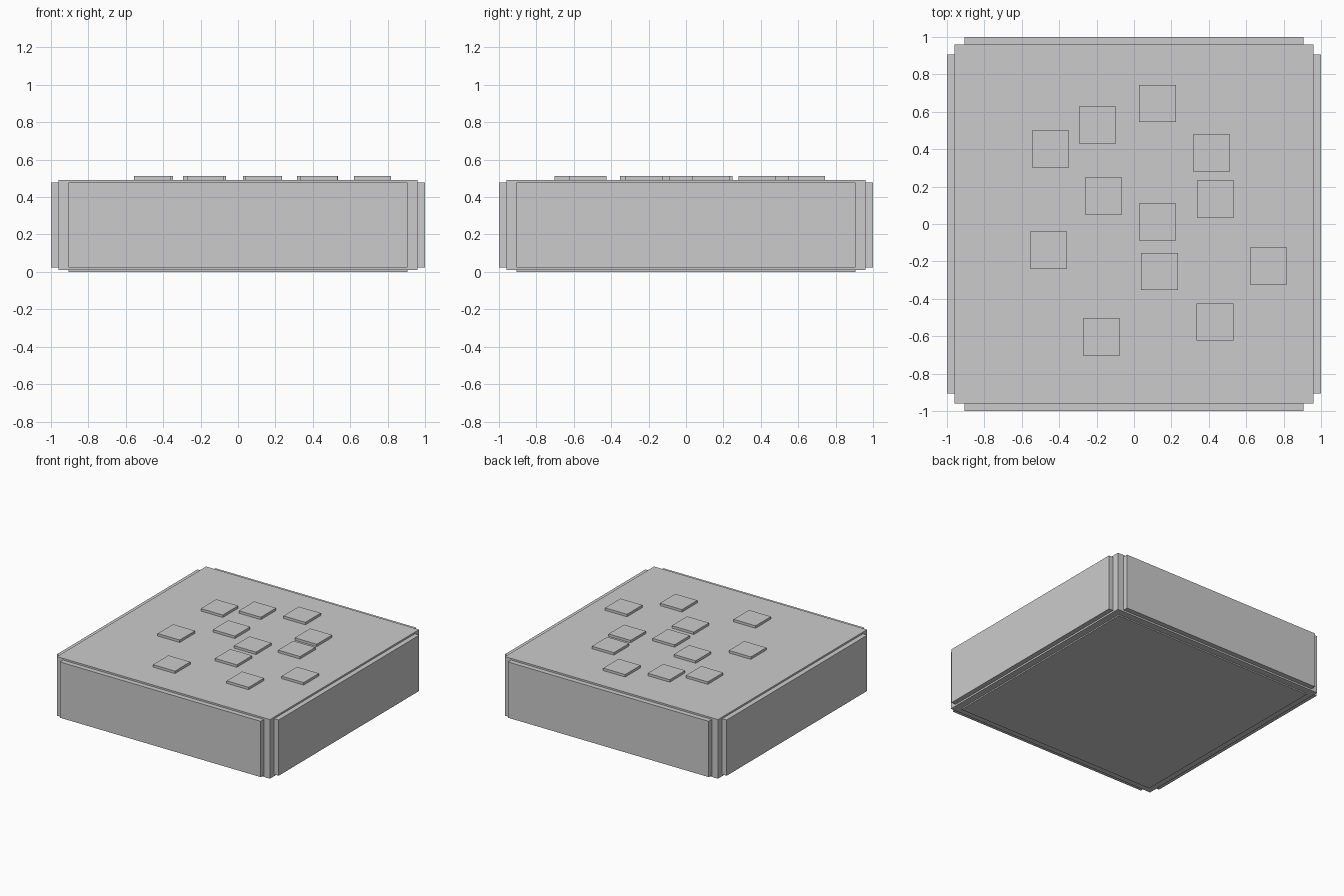
import bpy, bmesh
from mathutils import Matrix, Vector

if "Cube" in bpy.data.objects:
    bpy.data.objects.remove(bpy.data.objects["Cube"])

def to_object(bm, name):
    bmesh.ops.recalc_face_normals(bm, faces=bm.faces)
    mesh = bpy.data.meshes.new(name)
    bm.to_mesh(mesh)
    bm.free()
    obj = bpy.data.objects.new(name, mesh)
    bpy.context.collection.objects.link(obj)
    return obj

# Body: cube with a raised panel on every face but the top, flattened to a slab
bm = bmesh.new()
bmesh.ops.create_cube(bm, size=1.92)
bm.normal_update()
faces = [f for f in bm.faces if f.normal.z < 0.5]
bmesh.ops.inset_individual(bm, faces=faces, thickness=0.055, use_even_offset=True)
raised = bmesh.ops.extrude_discrete_faces(bm, faces=faces)["faces"]
bm.normal_update()
for f in raised:
    bmesh.ops.translate(bm, verts=f.verts[:], vec=f.normal * 0.04)
bmesh.ops.scale(bm, verts=bm.verts, vec=(1, 1, 0.251))
bmesh.ops.translate(bm, verts=bm.verts, vec=(0, 0, 0.251))
to_object(bm, "panelled_body")

# Square tiles scattered on the top
TOP, TILE, HEIGHT = 0.492, 0.198, 0.02
tiles = [(0.126, 0.645), (-0.195, 0.53), (-0.447, 0.40), (0.414, 0.38),
         (-0.163, 0.15), (0.436, 0.133), (0.126, 0.01), (-0.457, -0.14),
         (0.137, -0.253), (0.719, -0.225), (-0.174, -0.605), (0.434, -0.525)]
for i, (x, y) in enumerate(tiles, 1):
    bm = bmesh.new()
    bmesh.ops.create_cube(bm, size=1, matrix=Matrix.Diagonal((TILE, TILE, HEIGHT, 1)))
    obj = to_object(bm, f"top_tile_{i:02d}")
    obj.location = Vector((x, y, TOP + HEIGHT / 2))
